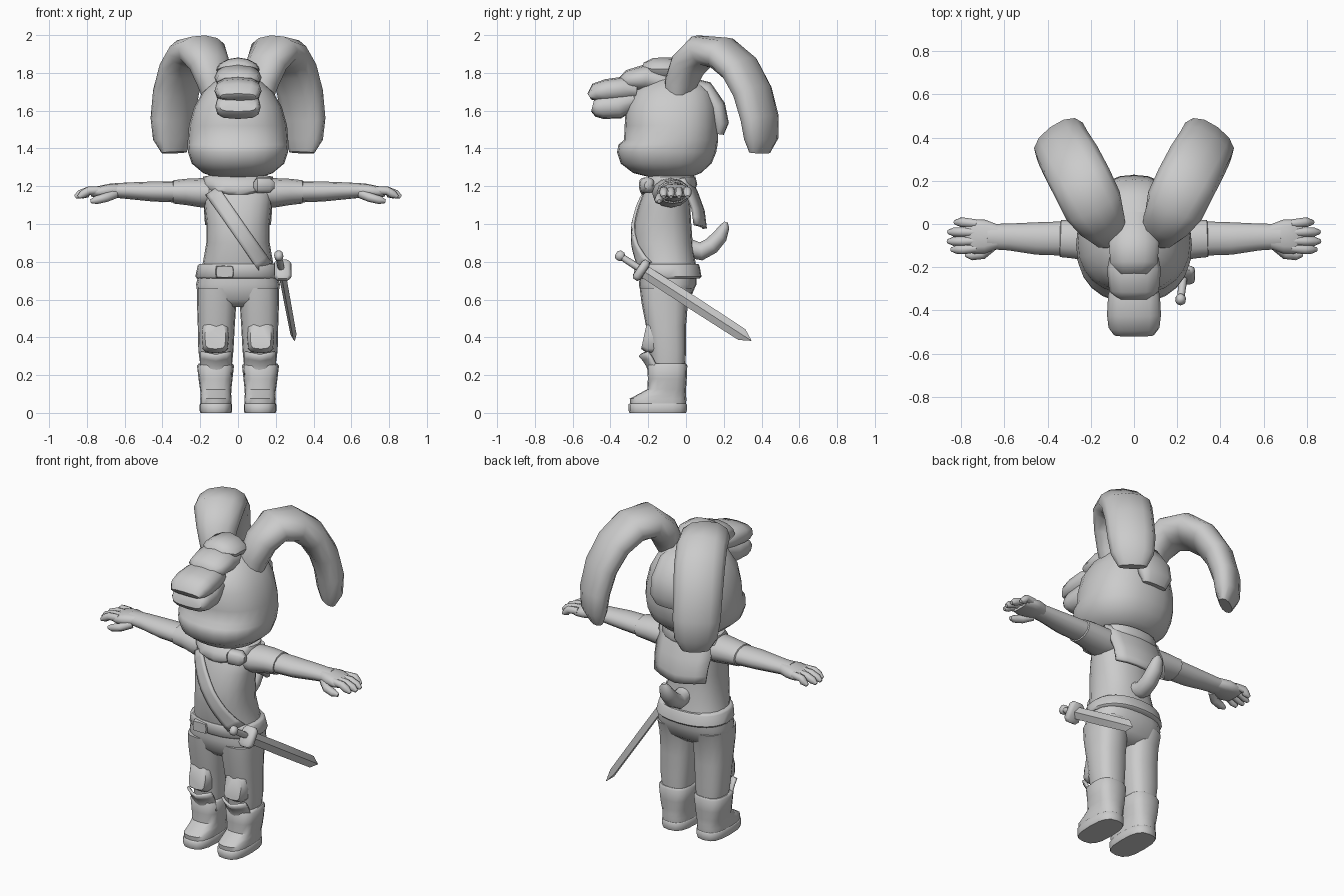
import bpy, bmesh, math
from mathutils import Vector as V

GREY = bpy.data.materials.new("plain grey")
GREY.diffuse_color = (0.6, 0.6, 0.6, 1)


def finish(name, verts, faces, mirror=False, angle=50, recalc=True):
    """Make a smooth-by-angle object, optionally with a copy across x = 0."""
    bm = bmesh.new()
    for sx in ((1, -1) if mirror else (1,)):
        vs = [bm.verts.new((p[0] * sx, p[1], p[2])) for p in verts]
        for f in faces:
            bm.faces.new([vs[i] for i in (f if sx > 0 else f[::-1])])
    if recalc:
        bmesh.ops.recalc_face_normals(bm, faces=bm.faces)
    me = bpy.data.meshes.new(name)
    bm.to_mesh(me)
    bm.free()
    me.materials.append(GREY)
    me.shade_smooth()
    me.set_sharp_from_angle(angle=math.radians(angle))
    ob = bpy.data.objects.new(name, me)
    bpy.context.collection.objects.link(ob)
    return ob


def unit(n, p):
    """Superellipse points: p = 2 round, larger is boxier, 1 diamond."""
    out = []
    for i in range(n):
        c, s = math.cos(2 * math.pi * i / n), math.sin(2 * math.pi * i / n)
        out.append((math.copysign(abs(c) ** (2 / p), c), math.copysign(abs(s) ** (2 / p), s)))
    return out


def loft(name, rings, mirror=False, angle=50):
    n = len(rings[0])
    faces = [[k * n + i, k * n + (i + 1) % n, (k + 1) * n + (i + 1) % n, (k + 1) * n + i]
             for k in range(len(rings) - 1) for i in range(n)]
    faces += [list(range(n))[::-1], list(range((len(rings) - 1) * n, len(rings) * n))]
    return finish(name, [p for r in rings for p in r], faces, mirror, angle)


def stack(name, rows, n=20, p=2.3, mirror=False, angle=50):
    """Level rings; row = z, centre x, half width, front y, back y."""
    rings = [[(cx + c * hw, (y0 + y1) / 2 + s * (y1 - y0) / 2, z) for c, s in unit(n, p)]
             for z, cx, hw, y0, y1 in rows]
    return loft(name, rings, mirror, angle)


def sweep(name, pts, side=(1, 0, 0), n=12, p=2, mirror=False, angle=50):
    """Rings along a path; point = x, y, z, half width along side, half thickness."""
    P = [V(q[:3]) for q in pts]
    rings = []
    for i, q in enumerate(pts):
        t = (P[min(i + 1, len(P) - 1)] - P[max(i - 1, 0)]).normalized()
        u = V(side)
        u = (u - t * u.dot(t)).normalized()
        v = t.cross(u)
        rings.append([tuple(P[i] + u * c * q[3] + v * s * q[4]) for c, s in unit(n, p)])
    return loft(name, rings, mirror, angle)


def sheet(name, nu, nv, fn, thick, mirror=False):
    """Thin curved cloth from a function of u in -1..1 and v in 0..1."""
    verts = [fn(2 * i / nu - 1, j / nv) for j in range(nv + 1) for i in range(nu + 1)]
    w = nu + 1
    faces = [[j * w + i, j * w + i + 1, (j + 1) * w + i + 1, (j + 1) * w + i]
             for j in range(nv) for i in range(nu)]
    ob = finish(name, verts, faces, mirror, recalc=False)
    m = ob.modifiers.new("thickness", 'SOLIDIFY')
    m.thickness, m.offset = thick, 0
    return ob


def lerp(table, z):
    """Interpolate a row table at height z."""
    for a, b in zip(table, table[1:]):
        if z <= b[0]:
            t = max(0, (z - a[0]) / (b[0] - a[0]))
            return [x + (y - x) * t for x, y in zip(a, b)]
    return table[-1]


# Head with a muzzle ledge
stack("head", [(1.25, 0, .13, -.20, .03), (1.27, 0, .185, -.28, .08), (1.32, 0, .245, -.345, .135),
               (1.38, 0, .265, -.365, .16), (1.42, 0, .268, -.358, .167), (1.445, 0, .266, -.328, .17),
               (1.52, 0, .26, -.325, .17), (1.62, 0, .232, -.318, .165), (1.70, 0, .185, -.275, .14),
               (1.755, 0, .125, -.21, .09), (1.79, 0, .05, -.12, .0)], n=24, angle=120)

# Hair: two-part front curl, two crown tufts, back tuft
sweep("front_curl_upper", [(0, -.26, 1.71, .10, .05), (0, -.33, 1.715, .12, .065), (0, -.42, 1.705, .125, .062),
                           (0, -.48, 1.695, .118, .05), (0, -.512, 1.675, .095, .018)], p=2.6)
sweep("front_curl_lower", [(0, -.27, 1.66, .10, .05), (0, -.36, 1.625, .12, .068), (0, -.44, 1.62, .12, .064),
                           (0, -.475, 1.62, .115, .052), (0, -.495, 1.625, .10, .03)], p=3)
sweep("middle_tuft", [(0, -.35, 1.76, .07, .02), (0, -.31, 1.76, .115, .055), (0, -.21, 1.775, .125, .075),
                      (0, -.10, 1.74, .10, .06)], p=2.1)
sweep("crown_tuft", [(0, -.23, 1.835, .06, .02), (0, -.18, 1.82, .11, .06), (0, -.09, 1.82, .115, .065),
                     (0, -.03, 1.77, .11, .055), (0, .03, 1.73, .10, .05)], p=1.8)
sweep("back_tuft", [(0, .00, 1.74, .09, .04), (0, .10, 1.71, .105, .05), (0, .16, 1.62, .115, .05),
                    (0, .182, 1.53, .11, .045), (0, .175, 1.475, .08, .025)], p=2.5)

# Drooping ears
sweep("ears", [(.115, -.045, 1.66, .07, .06), (.125, -.03, 1.74, .09, .08), (.15, .01, 1.84, .115, .085),
               (.19, .085, 1.915, .14, .088), (.24, .19, 1.905, .142, .088), (.29, .285, 1.825, .142, .084),
               (.328, .352, 1.70, .137, .08), (.345, .39, 1.56, .134, .074), (.345, .398, 1.45, .12, .064),
               (.338, .39, 1.378, .08, .032)], side=(.8, -.6, 0), p=2.2, mirror=True)

# Torso
TORSO = [(.74, 0, .20, -.25, .06), (.80, 0, .185, -.262, .05), (.90, 0, .168, -.278, .035),
         (1.0, 0, .168, -.276, .028), (1.10, 0, .178, -.25, .022), (1.18, 0, .185, -.22, .022),
         (1.23, 0, .16, -.19, .01), (1.27, 0, .10, -.16, -.02)]
stack("torso", TORSO, n=20)


# Diagonal chest strap hugging the torso
def strap(u, v):
    x, z = -.135 + .275 * v + .032 * u, 1.175 - .40 * v + .022 * u
    _, _, hw, y0, y1 = lerp(TORSO, z)
    k = min(.98, abs(x) / hw) ** 2.3
    return (x, (y0 + y1) / 2 - (y1 - y0) / 2 * (1 - k) ** (1 / 2.3) - .006, z)


sheet("chest_strap", 4, 12, strap, .016)

# Scarf collar, side knot and back cloth
stack("scarf_collar", [(1.155, 0, .11, -.235, .02), (1.175, 0, .165, -.245, .045), (1.21, 0, .192, -.235, .06),
                       (1.25, 0, .185, -.20, .05), (1.262, 0, .13, -.17, .02)], n=20)
sweep("scarf_knot", [(.085, -.21, 1.205, .02, .02), (.10, -.212, 1.205, .038, .042), (.165, -.205, 1.205, .038, .042),
                     (.19, -.20, 1.205, .02, .02)], side=(0, 1, 0), p=2.8)
CAPE = [(0, .02, 1.24), (.33, .055, 1.16), (.66, .088, 1.07), (1, .10, .975)]


def cape(u, v):
    _, y, z = lerp(CAPE, v)
    return (u * (.19 - .02 * v), y - .05 * u * u, z + .02 * abs(u) * v)


sheet("scarf_back", 6, 6, cape, .022)

# Belt and buckle
stack("belt", [(.712, 0, .218, -.253, .072), (.722, 0, .226, -.262, .082), (.778, 0, .214, -.268, .072),
               (.788, 0, .205, -.262, .065)], n=24)
sweep("belt_buckle", [(-.07, -.25, .747, .05, .034), (-.07, -.275, .747, .045, .03)], p=8, n=8)

# Sleeves, arms, palms, fingers and thumbs
sweep("sleeves", [(.10, -.08, 1.165, .10, .075), (.19, -.08, 1.165, .10, .078), (.27, -.07, 1.17, .09, .07),
                  (.34, -.067, 1.17, .086, .062), (.346, -.067, 1.17, .07, .05)], side=(0, 1, 0), mirror=True)
sweep("arms", [(.30, -.067, 1.17, .08, .057), (.45, -.067, 1.172, .075, .053), (.58, -.06, 1.176, .062, .044),
               (.68, -.058, 1.178, .058, .036)], side=(0, 1, 0), mirror=True)
sweep("palms", [(.63, -.058, 1.178, .055, .036), (.69, -.058, 1.175, .078, .036), (.74, -.058, 1.17, .08, .03),
                (.78, -.058, 1.165, .065, .02)], side=(0, 1, 0), p=2.6, mirror=True)
for k, (y, tip) in enumerate([(.008, .83), (-.037, .86), (-.08, .862), (-.118, .845)]):
    sweep("fingers_%d" % (k + 1), [(.73, y * .9 - .006, 1.178, .02, .022), (.79, y, 1.176, .022, .022),
                                   (tip - .025, y, 1.158, .021, .022), (tip, y, 1.143, .01, .01)],
          side=(0, 1, 0), n=8, mirror=True)
sweep("thumbs", [(.65, -.10, 1.16, .022, .025), (.70, -.138, 1.14, .025, .024), (.75, -.145, 1.127, .023, .022),
                 (.78, -.142, 1.12, .01, .01)], side=(0, 1, 0), n=8, mirror=True)

# Trousers
stack("trouser_seat", [(.56, 0, .17, -.19, -.03), (.60, 0, .21, -.23, .02), (.68, 0, .222, -.25, .055),
                       (.75, 0, .205, -.24, .055)], n=20, p=2.6)
stack("trouser_legs", [(.22, .115, .08, -.18, -.005), (.33, .117, .093, -.19, .0), (.46, .115, .098, -.212, .0),
                       (.58, .113, .104, -.235, .01), (.66, .112, .105, -.245, .035)],
      n=16, p=2.6, mirror=True)

# Knee pads
sweep("knee_pads", [(.12, -.17, .40, .072, .085), (.12, -.20, .40, .07, .083), (.12, -.223, .405, .055, .068)],
      n=12, p=4, mirror=True)

# Boots with soles and flared front tongues
stack("boots", [(.04, .117, .082, -.295, .0), (.075, .117, .083, -.298, .002), (.098, .117, .081, -.255, .0),
                (.125, .118, .083, -.205, .0), (.18, .119, .09, -.202, .004), (.25, .119, .098, -.205, .007),
                (.262, .119, .088, -.195, .0)], n=16, p=2.8, mirror=True)
stack("boot_soles", [(0, .117, .082, -.30, .0), (.012, .117, .086, -.304, .004), (.045, .117, .086, -.304, .004),
                     (.05, .117, .082, -.298, .0)], n=16, p=2.8, mirror=True)
sheet("boot_tongues", 6, 4, lambda u, v: (.117 + u * .08, -.192 - .052 * v * v + .04 * u * u,
                                          .20 + .105 * v + .018 * v * abs(u)), .016, mirror=True)

# Tail
sweep("tail", [(0, .02, .87, .05, .05), (0, .08, .855, .052, .048), (0, .135, .885, .05, .045),
               (0, .18, .935, .046, .04), (0, .205, .985, .034, .026), (0, .212, 1.01, .012, .01)])

# Sword hanging at the hip
A, B = V((.215, -.355, .835)), V((.30, .345, .383))


def along(rows):
    return [(*A.lerp(B, t), a, b) for t, a, b in rows]


sweep("sword_blade", along([(.16, .02, .034), (.55, .018, .036), (.93, .016, .034), (1, .002, .002)]), n=4, angle=20)
sweep("sword_grip", along([(.02, .017, .017), (.10, .019, .019), (.19, .017, .017)]), n=8)
sweep("sword_pommel", along([(-.02, .012, .014), (-.005, .024, .028), (.02, .024, .028), (.035, .014, .016)]), n=10)
sweep("sword_guard", [(.236, -.27, .705, .03, .014), (.236, -.26, .72, .046, .024), (.236, -.213, .79, .046, .024),
                      (.236, -.203, .805, .03, .014)], p=3)
